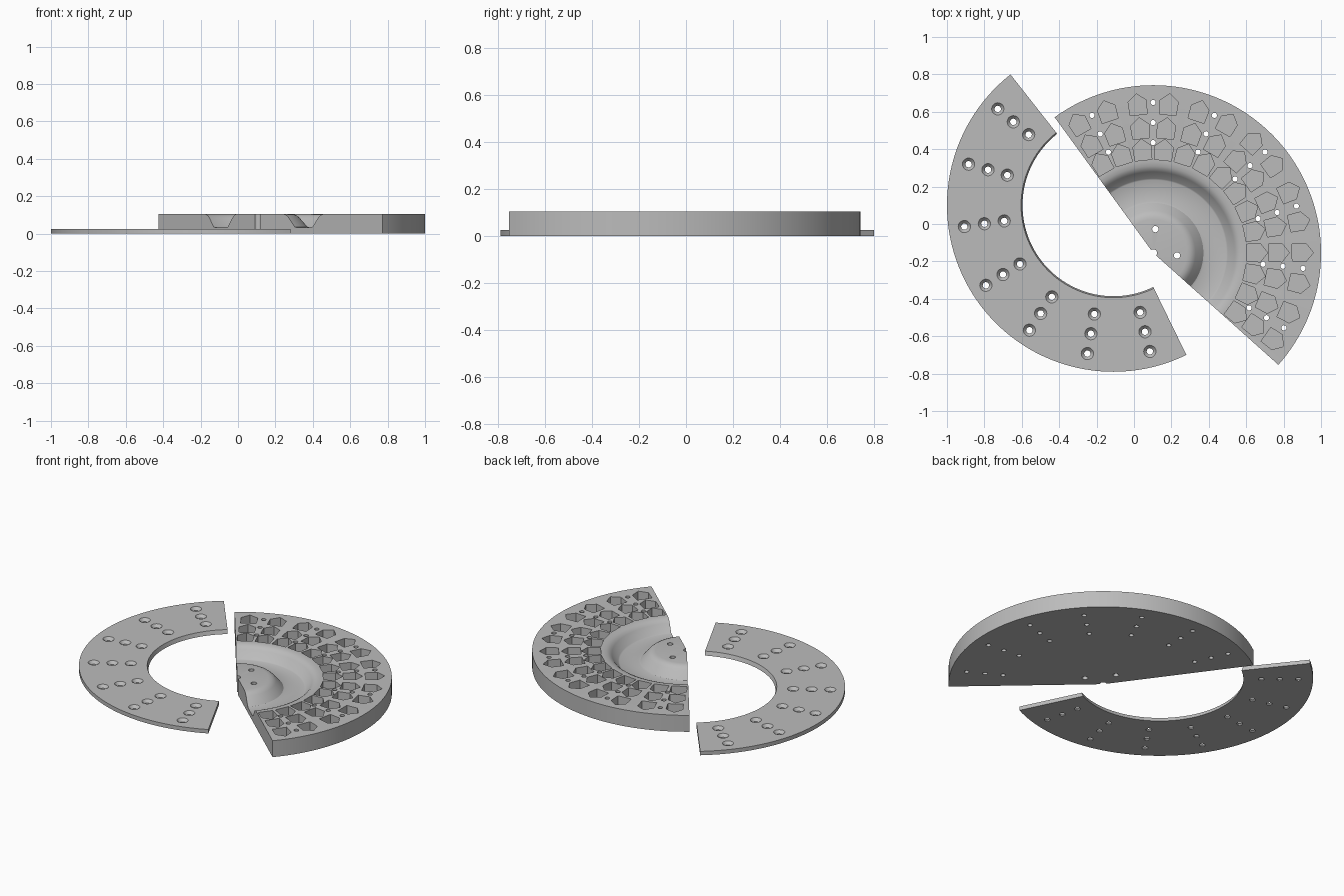
import bpy, bmesh, math
from mathutils import Vector

if "Cube" in bpy.data.objects:
    bpy.data.objects.remove(bpy.data.objects["Cube"])

STEP = 23.97            # angle between spokes of holes, degrees
SPOKES = 7
ROWS = (0.59, 0.697, 0.805)

grey = bpy.data.materials.new("plain grey")
grey.diffuse_color = (0.5, 0.5, 0.5, 1)
grey.use_nodes = True
grey.node_tree.nodes["Principled BSDF"].inputs["Base Color"].default_value = grey.diffuse_color


def polar(c, r, deg):
    a = math.radians(deg)
    return c[0] + r * math.cos(a), c[1] + r * math.sin(a)


def make_object(name, bm):
    bmesh.ops.recalc_face_normals(bm, faces=bm.faces)
    me = bpy.data.meshes.new(name)
    bm.to_mesh(me)
    bm.free()
    ob = bpy.data.objects.new(name, me)
    bpy.context.collection.objects.link(ob)
    me.materials.append(grey)
    return ob


def loft(bm, rings):
    """Closed solid through rings of 3D points, capped at both ends."""
    vs = [[bm.verts.new(p) for p in ring] for ring in rings]
    n = len(vs[0])
    for a, b in zip(vs, vs[1:]):
        for i in range(n):
            j = (i + 1) % n
            bm.faces.new((a[i], a[j], b[j], b[i]))
    bm.faces.new(vs[0])
    bm.faces.new(vs[-1])


def sector(name, c, profile, start, end, segs):
    """Sweep an (r, z) profile around c between two angles."""
    bm = bmesh.new()
    rings = []
    for k in range(segs + 1):
        a = start + (end - start) * k / segs
        rings.append([(*polar(c, r, a), z) for r, z in profile])
    loft(bm, rings)
    return make_object(name, bm)


def hole(bm, x, y, levels, n=20):
    """Round cutter with (radius, z) levels."""
    loft(bm, [[(*polar((x, y), r, 360 * i / n), z) for i in range(n)] for r, z in levels])


def pocket(bm, c, r0, deg, z0, z1):
    """House-shaped cutter pointing outward."""
    shape = ((0, -.045), (.073, -.049), (.113, 0), (.073, .049), (0, .045))
    d = Vector((math.cos(math.radians(deg)), math.sin(math.radians(deg))))
    s = Vector((-d.y, d.x))
    pts = [Vector(c) + d * (r0 + u) + s * v for u, v in shape]
    loft(bm, [[(p.x, p.y, z) for p in pts] for z in (z0, z1)])


def carve(ob, bm):
    """Cut the bmesh out of the object, then shade it."""
    cutter = make_object("cutter", bm)
    cutter.hide_render = True
    m = ob.modifiers.new("cut", 'BOOLEAN')
    m.operation, m.solver, m.object = 'DIFFERENCE', 'EXACT', cutter
    bpy.ops.object.select_all(action='DESELECT')
    bpy.context.view_layer.objects.active = ob
    ob.select_set(True)
    bpy.ops.object.modifier_apply(modifier="cut")
    bpy.data.objects.remove(cutter)
    bpy.ops.object.shade_smooth_by_angle(angle=math.radians(30))


# Thick half disc with a ring trough and a central boss
H = 0.105
C1 = (0.103, -0.155)
END1 = 126.0
disc = sector("half_disc", C1, [
    (.02, 0), (.02, H), (.18, H), (.198, .102), (.213, .095), (.226, .084),
    (.268, .036), (.278, .033), (.39, .033), (.398, .037), (.434, .082),
    (.447, .094), (.464, .102), (.487, H), (.897, H), (.897, 0)],
    END1 - SPOKES * STEP, END1, 84)

bm = bmesh.new()
for i in range(SPOKES):
    for r in ROWS:
        hole(bm, *polar(C1, r, END1 - STEP * (i + .5)), [(.014, -.05), (.014, .2)], 16)
for i in range(2 * SPOKES):
    for r in (.499, .615, .743):
        pocket(bm, C1, r, END1 - STEP * (i + .5) / 2, .05, .2)
for a in (-6, 85):
    hole(bm, *polar(C1, .128, a), [(.017, -.05), (.017, .2)])
carve(disc, bm)

# Thin cover plate with countersunk holes
T = 0.025
C2 = (-0.11, 0.1)
START2 = 128.2
plate = sector("cover_plate", C2, [(.486, 0), (.494, T), (.89, T), (.89, 0)],
               START2, START2 + SPOKES * STEP, 84)
bm = bmesh.new()
for i in range(SPOKES):
    for r in ROWS:
        hole(bm, *polar(C2, r, START2 + STEP * (i + .5)),
             [(.017, -.02), (.017, .007), (.033, T), (.033, .05)])
carve(plate, bm)
